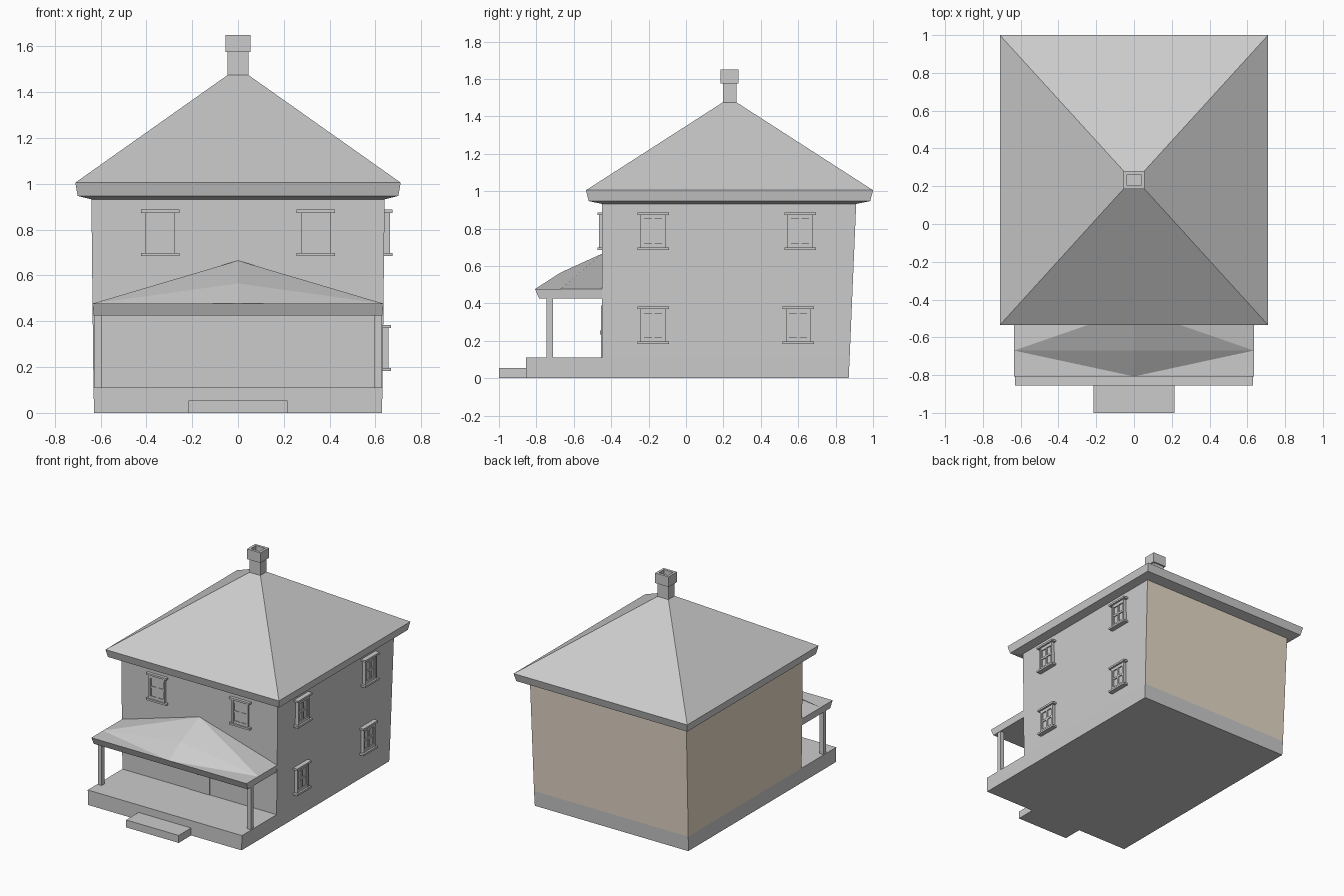
import bpy
import bmesh

if "Cube" in bpy.data.objects:
    bpy.data.objects.remove(bpy.data.objects["Cube"])


def make(name, verts, faces):
    me = bpy.data.meshes.new(name)
    me.from_pydata(verts, [], faces)
    bm = bmesh.new()
    bm.from_mesh(me)
    bmesh.ops.recalc_face_normals(bm, faces=bm.faces)
    bm.to_mesh(me)
    bm.free()
    ob = bpy.data.objects.new(name, me)
    bpy.context.collection.objects.link(ob)
    return ob


def loft(name, rings):
    """Stack rectangles (x0, x1, y0, y1, z) into one closed solid."""
    v, f = [], [(0, 1, 2, 3)]
    for x0, x1, y0, y1, z in rings:
        v += [(x0, y0, z), (x1, y0, z), (x1, y1, z), (x0, y1, z)]
    for r in range(len(rings) - 1):
        for i in range(4):
            a, b = r * 4 + i, r * 4 + (i + 1) % 4
            f.append((a, b, b + 4, a + 4))
    n = len(v)
    f.append((n - 4, n - 3, n - 2, n - 1))
    return make(name, v, f)


def box(name, x0, x1, y0, y1, z0, z1):
    return loft(name, [(x0, x1, y0, y1, z0), (x0, x1, y0, y1, z1)])


# Foundation with porch deck, and entry step
loft("foundation", [(-.628, .628, -.855, .87, 0), (-.631, .631, -.855, .875, .11)])
box("entry_step", -.215, .215, -1.0, -.85, 0, .055)

# House walls, flaring slightly upwards; back and left walls are tan
walls = loft("house_walls", [(-.631, .631, -.45, .875, .11), (-.64, .64, -.45, .91, .935)])
tan = bpy.data.materials.new("tan_wall")
tan.diffuse_color = (.80, .70, .58, 1)
tan.use_nodes = True
tan.node_tree.nodes["Principled BSDF"].inputs["Base Color"].default_value = tan.diffuse_color
walls.data.materials.append(None)
walls.data.materials.append(tan)
for p in walls.data.polygons:
    if p.normal.x < -.9 or p.normal.y > .9:
        p.material_index = 1

# Hip roof with soffit and fascia
loft("main_roof", [(-.64, .64, -.45, .91, .932), (-.70, .70, -.52, .985, .947),
                   (-.71, .71, -.535, 1.0, 1.005), (-.045, .045, .197, .27, 1.475)])

# Chimney with hollow cap
loft("chimney", [(-.045, .045, .197, .27, 1.44), (-.045, .045, .197, .27, 1.575),
                 (-.055, .055, .184, .281, 1.575), (-.055, .055, .184, .281, 1.65),
                 (-.037, .037, .203, .262, 1.65), (-.037, .037, .203, .262, 1.56)])

# Porch roof: eave slab with a faceted gable rising to the wall
pv = [(-.63, -.785, .425), (.63, -.785, .425), (.63, -.45, .425), (-.63, -.45, .425),
      (-.635, -.807, .477), (.635, -.807, .477), (.635, -.45, .477), (-.635, -.45, .477),
      (-.635, -.67, .477), (.635, -.67, .477),          # side eave points
      (0, -.807, .477), (0, -.67, .565), (0, -.45, .665)]  # front, crest, peak
make("porch_roof", pv, [
    (0, 1, 2, 3), (0, 1, 5, 10, 4), (1, 2, 6, 9, 5), (0, 4, 8, 7, 3),
    (4, 10, 8), (5, 9, 10), (8, 10, 11), (9, 11, 10),
    (8, 11, 12), (9, 12, 11), (8, 12, 7), (9, 6, 12), (2, 3, 7, 12, 6)])

# Porch posts
for side, s in (("left", -1), ("right", 1)):
    box(f"porch_post_{side}", s * .61 - .016, s * .61 + .016, -.745, -.71, .10, .43)

# Front door and mail slot
box("front_door", -.085, .085, -.454, -.44, .11, .39)
box("mail_slot", -.065, -.01, -.459, -.45, .235, .255)


def window(name, wall, c, z, d):
    """Four-pane window centred at c along the wall, sill bottom at z, depth d."""
    parts = [("lintel", -.084, .084, .188, .202, d),
             ("sill", -.084, .084, 0, .014, d),
             ("jamb_left", -.066, -.054, .014, .188, d * .7),
             ("jamb_right", .054, .066, .014, .188, d * .7),
             ("rail_top", -.054, .054, .165, .188, d * .6),
             ("rail_bottom", -.054, .054, .014, .035, d * .6),
             ("rail_middle", -.054, .054, .094, .109, d * .55),
             ("muntin", -.007, .007, .03, .17, d * .55),
             ("stile_left", -.054, -.048, .03, .17, d * .55),
             ("stile_right", .048, .054, .03, .17, d * .55),
             ("glass", -.054, .054, .03, .17, d * .35)]
    for part, a, b, lo, hi, out in parts:
        n = f"{name}_{part}"
        if wall == "front":
            box(n, c + a, c + b, -.45 - out, -.44, z + lo, z + hi)
        else:
            x = .633 if z < .5 else .64
            box(n, x - .015, x + out, c + a, c + b, z + lo, z + hi)


# Windows: two on the front, four on the right side
for side, x in (("left", -.34), ("right", .34)):
    window(f"front_window_{side}", "front", x, .685, .022)
window("side_window_upper_front", "side", -.176, .685, .034)
window("side_window_upper_back", "side", .61, .685, .034)
window("side_window_lower_front", "side", -.176, .182, .034)
window("side_window_lower_back", "side", .60, .182, .034)
